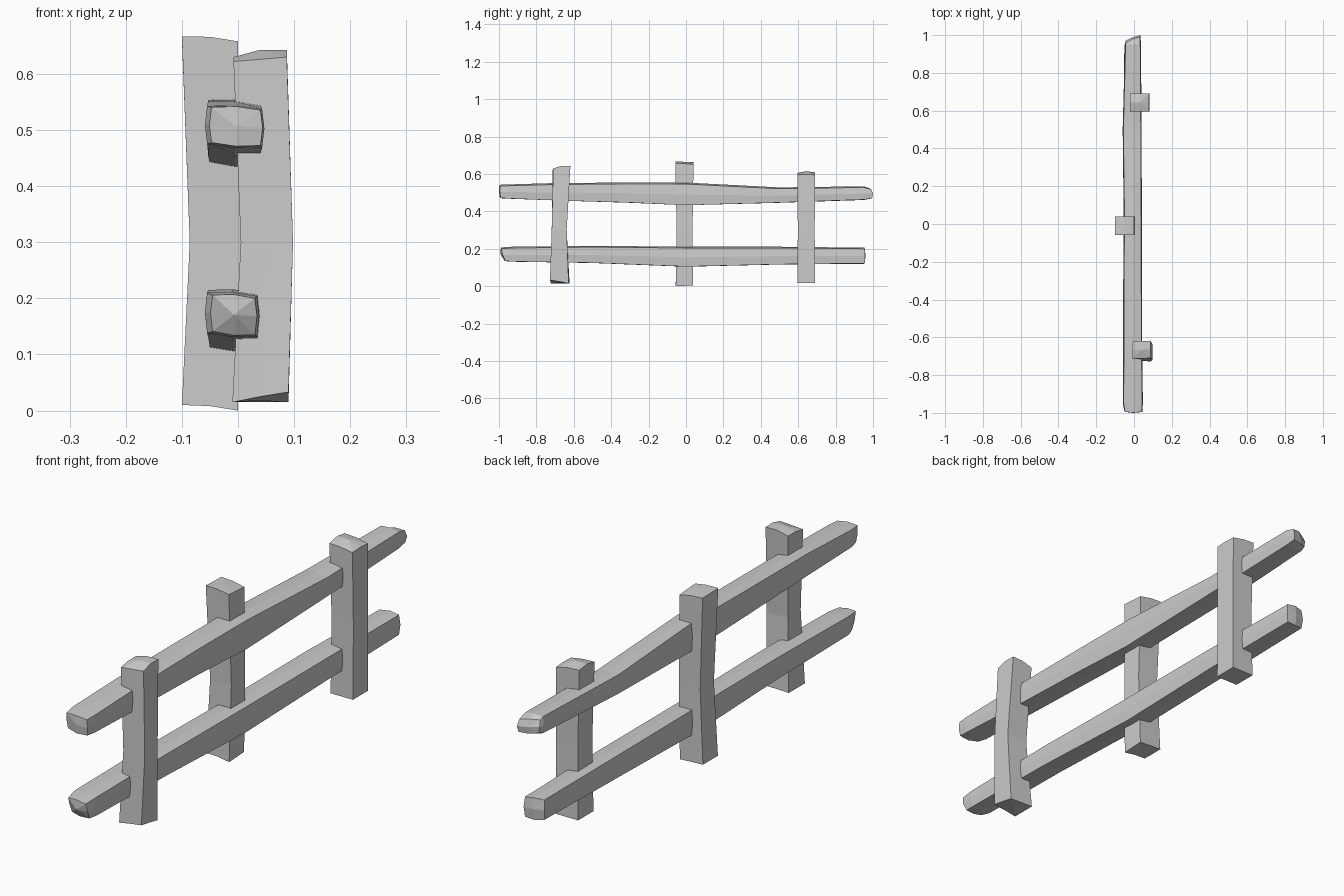
import bpy, bmesh

# Order of the 8 section points: u is x, v is y (posts) or z (rails)
RING = [(0, 0), (.5, 0), (1, 0), (1, .5), (1, 1), (.5, 1), (0, 1), (0, .5)]


def loft(name, sections, start, end, axis, bulge=0.0):
    """Loft (pos, u0, u1, v0, v1, skew) sections; start/end shift the 8 end points and centre."""
    bm = bmesh.new()

    def vert(u, v, p):
        return bm.verts.new((u, v, p) if axis == 'z' else (u, p, v))

    rings = []
    last = len(sections) - 1
    for i, (p, u0, u1, v0, v1, skew) in enumerate(sections):
        shift = start if i == 0 else end if i == last else [0] * 9
        ring = []
        for (a, b), d in zip(RING, shift):
            u = u0 + a * (u1 - u0)
            v = v0 + b * (v1 - v0) + skew * (a - .5)
            if b == .5:
                u += bulge * (a - .5) * 2
            if a == .5:
                v += bulge * (b - .5) * 2
            ring.append(vert(u, v, p + d))
        rings.append(ring)
        if i in (0, last):
            c = vert((u0 + u1) / 2, (v0 + v1) / 2, p + shift[8])
            for k in range(8):
                bm.faces.new((ring[k], ring[(k + 1) % 8], c))
    for r, s in zip(rings, rings[1:]):
        for k in range(8):
            j = (k + 1) % 8
            bm.faces.new((r[k], r[j], s[j], s[k]))
    bmesh.ops.recalc_face_normals(bm, faces=bm.faces)
    mesh = bpy.data.meshes.new(name)
    bm.to_mesh(mesh)
    bm.free()
    ob = bpy.data.objects.new(name, mesh)
    bpy.context.collection.objects.link(ob)


# Posts, lofted upwards
loft("front_post",
     [(.015, -.01, .09, -.725, -.625, -.005), (.3, .005, .098, -.718, -.638, 0),
      (.63, -.008, .087, -.712, -.62, .004)],
     [0, .01, .018, .01, 0, 0, 0, 0, .003],
     [-.008, -.004, 0, .013, .012, .012, 0, 0, .013], 'z')
loft("middle_post",
     [(.005, -.1, 0, -.055, .038, 0), (.3, -.086, .006, -.05, .035, 0),
      (.655, -.1, 0, -.057, .04, 0)],
     [.005, .003, -.005, -.003, 0, .003, .005, .005, .003],
     [.012, .011, .003, 0, -.004, .006, .009, .01, .01], 'z')
loft("back_post",
     [(.018, -.015, .082, .595, .69, 0), (.3, -.012, .082, .598, .688, 0),
      (.6, -.02, .08, .595, .69, 0)],
     [0] * 9,
     [.005, .003, -.005, -.002, -.005, .005, .008, .015, .015], 'z')

# Rails, lofted from front to back
loft("upper_rail",
     [(-.995, -.047, .04, .475, .538, -.005), (-.95, -.055, .043, .472, .54, -.006),
      (-.68, -.053, .04, .462, .548, -.008), (-.3, -.053, .038, .45, .55, -.006),
      (0, -.05, .038, .437, .55, -.008), (.5, -.056, .036, .45, .524, -.006),
      (.95, -.044, .033, .465, .53, -.004), (.985, -.04, .03, .472, .52, -.004)],
     [.008, 0, .004, 0, 0, -.003, 0, .005, -.005],
     [-.015, 0, .01, .015, .005, -.005, -.025, -.015, .005], 'y', .004)
loft("lower_rail",
     [(-.98, -.045, .03, .138, .203, -.006), (-.93, -.055, .034, .135, .207, -.006),
      (-.5, -.053, .036, .128, .212, -.006), (0, -.05, .034, .108, .207, -.006),
      (.5, -.053, .034, .12, .207, -.006), (.955, -.047, .03, .124, .202, -.004)],
     [.015, .012, .015, 0, -.008, -.01, -.008, .005, -.012],
     [-.01, 0, 0, .003, 0, 0, -.01, -.006, .005], 'y', .004)
